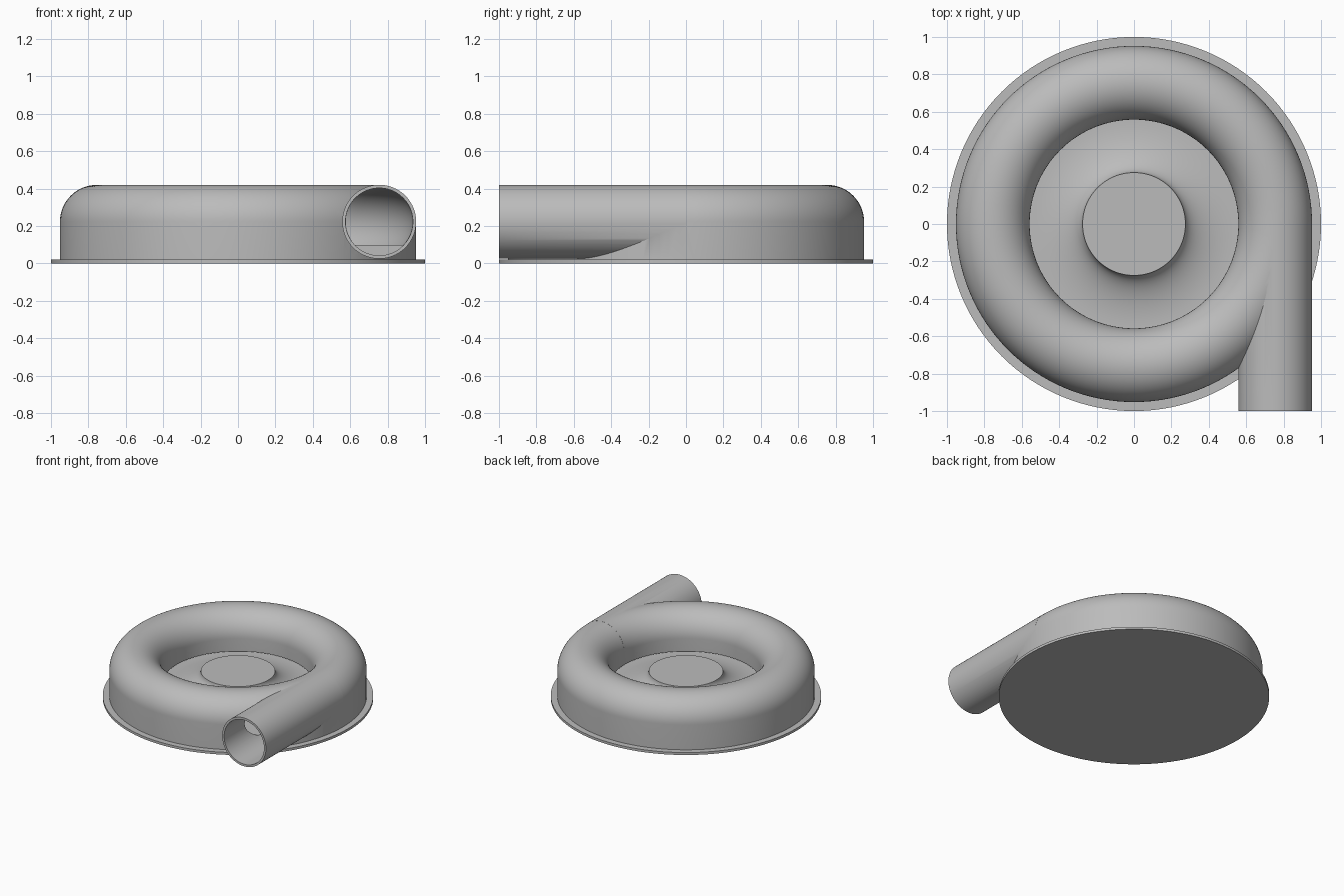
import bpy, bmesh, math
from mathutils import Matrix

if "Cube" in bpy.data.objects:
    bpy.data.objects.remove(bpy.data.objects["Cube"], do_unlink=True)

RING, MID, TUBE, BORE = 0.755, 0.223, 0.197, 0.18   # ring radius, centre height, tube and bore radii
FLOOR, LIP = 0.10, 0.12
STEPS = 128

grey = bpy.data.materials.new("casing_grey")
grey.use_nodes = True
grey.diffuse_color = (0.5, 0.5, 0.5, 1)
grey.node_tree.nodes["Principled BSDF"].inputs["Base Color"].default_value = (0.5, 0.5, 0.5, 1)


def make_object(name, bm):
    bmesh.ops.remove_doubles(bm, verts=bm.verts, dist=1e-5)
    bmesh.ops.recalc_face_normals(bm, faces=bm.faces)
    mesh = bpy.data.meshes.new(name)
    bm.to_mesh(mesh)
    bm.free()
    mesh.materials.append(grey)
    obj = bpy.data.objects.new(name, mesh)
    bpy.context.collection.objects.link(obj)
    return obj


def lathe(name, profile, closed=False):
    bm = bmesh.new()
    verts = [bm.verts.new((r, 0, z)) for r, z in profile]
    pairs = list(zip(verts, verts[1:] + verts[:1]))
    edges = [bm.edges.new(p) for p in (pairs if closed else pairs[:-1])]
    bmesh.ops.spin(bm, geom=verts + edges, cent=(0, 0, 0), axis=(0, 0, 1),
                   angle=math.tau, steps=STEPS, use_merge=True)
    return make_object(name, bm)


def outlet_cylinder(name, radius, y0, y1):
    bm = bmesh.new()
    place = Matrix.Translation((RING, (y0 + y1) / 2, MID)) @ Matrix.Rotation(math.pi / 2, 4, "X")
    bmesh.ops.create_cone(bm, cap_ends=True, segments=96, radius1=radius, radius2=radius,
                          depth=y1 - y0, matrix=place)
    return make_object(name, bm)


def arc(radius, start, end, n):
    angles = [start + (end - start) * i / n for i in range(n + 1)]
    return [(RING + radius * math.cos(a), MID + radius * math.sin(a)) for a in angles]


def combine(obj, other, operation):
    mod = obj.modifiers.new(operation.lower(), "BOOLEAN")
    mod.operation, mod.object, mod.solver = operation, other, "EXACT"
    bpy.context.view_layer.objects.active = obj
    bpy.ops.object.modifier_apply(modifier=mod.name)
    bpy.data.objects.remove(other, do_unlink=True)


# Base flange, rounded ring, and flared central hub in one turned profile
hub_r, hub_z, inner = 0.275, 0.22, RING - TUBE
flare = [(inner - 0.01 - (inner - 0.01 - hub_r) * math.sin(a),
          hub_z - (hub_z - FLOOR) * math.cos(a))
         for a in [math.pi / 2 * i / 16 for i in range(17)]]
profile = [(0, 0), (1, 0), (1, 0.02), (RING + TUBE, 0.02)]
profile += arc(TUBE, 0, math.pi, 40)
profile += [(inner, FLOOR)] + flare + [(0, hub_z)]
# Order the concave flare from the floor up to the hub top
flare_up = [(inner - 0.01 - (inner - 0.01 - hub_r) * math.sin(a),
             FLOOR + (hub_z - FLOOR) * (1 - math.cos(a)))
            for a in [math.pi / 2 * i / 16 for i in range(17)]]
profile = profile[:-18] + flare_up + [(0, hub_z)]
casing = lathe("pump_casing", profile)

# Straight tangential outlet pipe
combine(casing, outlet_cylinder("outlet_pipe", TUBE + 0.0005, -1, 0), "UNION")

# Flow channel with a flat floor and a narrow slot under the inner lip
low = math.asin((FLOOR - MID) / BORE)
slot = math.pi - math.asin((LIP - MID) / BORE)
channel = arc(BORE - 0.001, low, slot, 48)
channel[0] = (channel[0][0], FLOOR)
channel[-1] = (channel[-1][0], LIP)
channel += [(inner - 0.005, LIP), (inner - 0.005, FLOOR)]
combine(casing, lathe("channel_cutter", channel, closed=True), "DIFFERENCE")

# Round bore through the outlet
combine(casing, outlet_cylinder("bore_cutter", BORE, -1.1, 0), "DIFFERENCE")

bpy.ops.object.select_all(action="DESELECT")
casing.select_set(True)
bpy.context.view_layer.objects.active = casing
bpy.ops.object.shade_smooth_by_angle(angle=math.radians(30))
